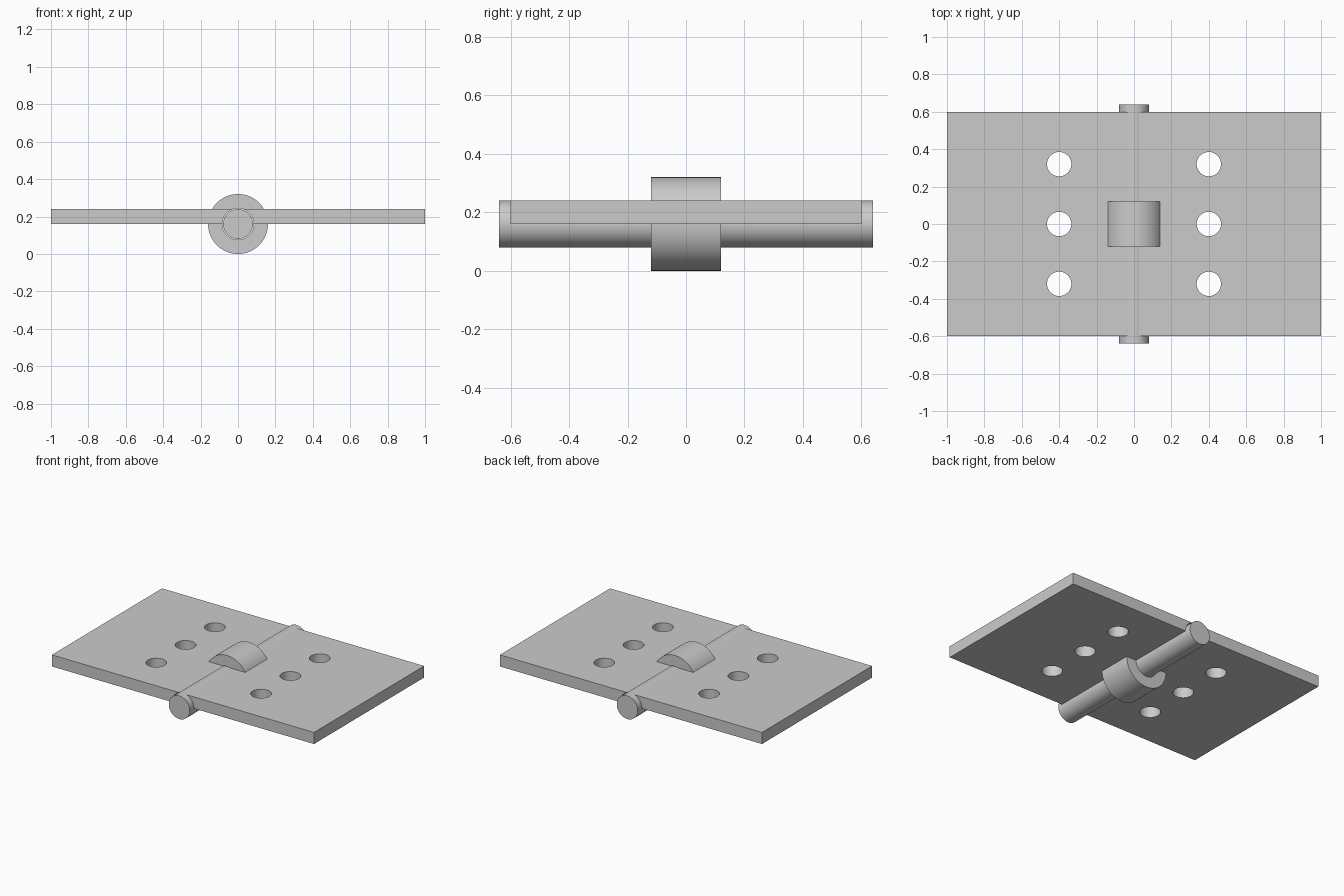
import bpy
from math import pi

cube = bpy.data.objects.get("Cube")
if cube:
    bpy.data.objects.remove(cube, do_unlink=True)

AXIS_Z = 0.16        # height of the hinge axis
THICK = 0.08         # leaf thickness
PIN_R = 0.08
BORE_R = 0.084

# One plain metal grey
steel = bpy.data.materials.new("steel_grey")
steel.use_nodes = True
colour = (0.6, 0.6, 0.6, 1)
steel.diffuse_color = colour
steel.node_tree.nodes["Principled BSDF"].inputs["Base Color"].default_value = colour


def cylinder(name, radius, length, location, along_y=True):
    rotation = (pi / 2, 0, 0) if along_y else (0, 0, 0)
    bpy.ops.mesh.primitive_cylinder_add(vertices=96, radius=radius, depth=length,
                                        location=location, rotation=rotation)
    obj = bpy.context.object
    obj.name = name
    obj.data.materials.append(steel)
    return obj


def combine(target, tool, operation):
    """Apply a boolean and discard the tool object."""
    tool.hide_render = True
    bpy.context.view_layer.objects.active = target
    mod = target.modifiers.new(operation.title(), 'BOOLEAN')
    mod.operation = operation
    mod.solver = 'EXACT'
    mod.object = tool
    bpy.ops.object.modifier_apply(modifier=mod.name)
    bpy.data.objects.remove(tool, do_unlink=True)


def smooth(obj):
    bpy.ops.object.select_all(action='DESELECT')
    obj.select_set(True)
    bpy.context.view_layer.objects.active = obj
    bpy.ops.object.shade_smooth_by_angle(angle=pi / 6)


# Two flat leaves, meeting over the axis
bpy.ops.mesh.primitive_cube_add(size=1, location=(0, 0, AXIS_Z + THICK / 2))
leaves = bpy.context.object
leaves.name = "hinge_leaves_and_knuckle"
leaves.scale = (2, 1.2, THICK)
bpy.ops.object.transform_apply(location=True, rotation=True, scale=True)
leaves.data.materials.append(steel)

# Central knuckle joined to the leaves
combine(leaves, cylinder("knuckle", 0.16, 0.24, (0, 0, AXIS_Z)), 'UNION')

# Bore for the pin, which also opens the slot between the leaves
combine(leaves, cylinder("bore_cutter", BORE_R, 1.6, (0, 0, AXIS_Z)), 'DIFFERENCE')

# Three screw holes in each leaf
for x in (-0.4, 0.4):
    for y in (-0.32, 0, 0.32):
        hole = cylinder("screw_hole_cutter", 0.065, 0.4, (x, y, AXIS_Z + THICK / 2), False)
        combine(leaves, hole, 'DIFFERENCE')
smooth(leaves)

# Pin running the full length
smooth(cylinder("hinge_pin", PIN_R, 1.28, (0, 0, AXIS_Z)))
